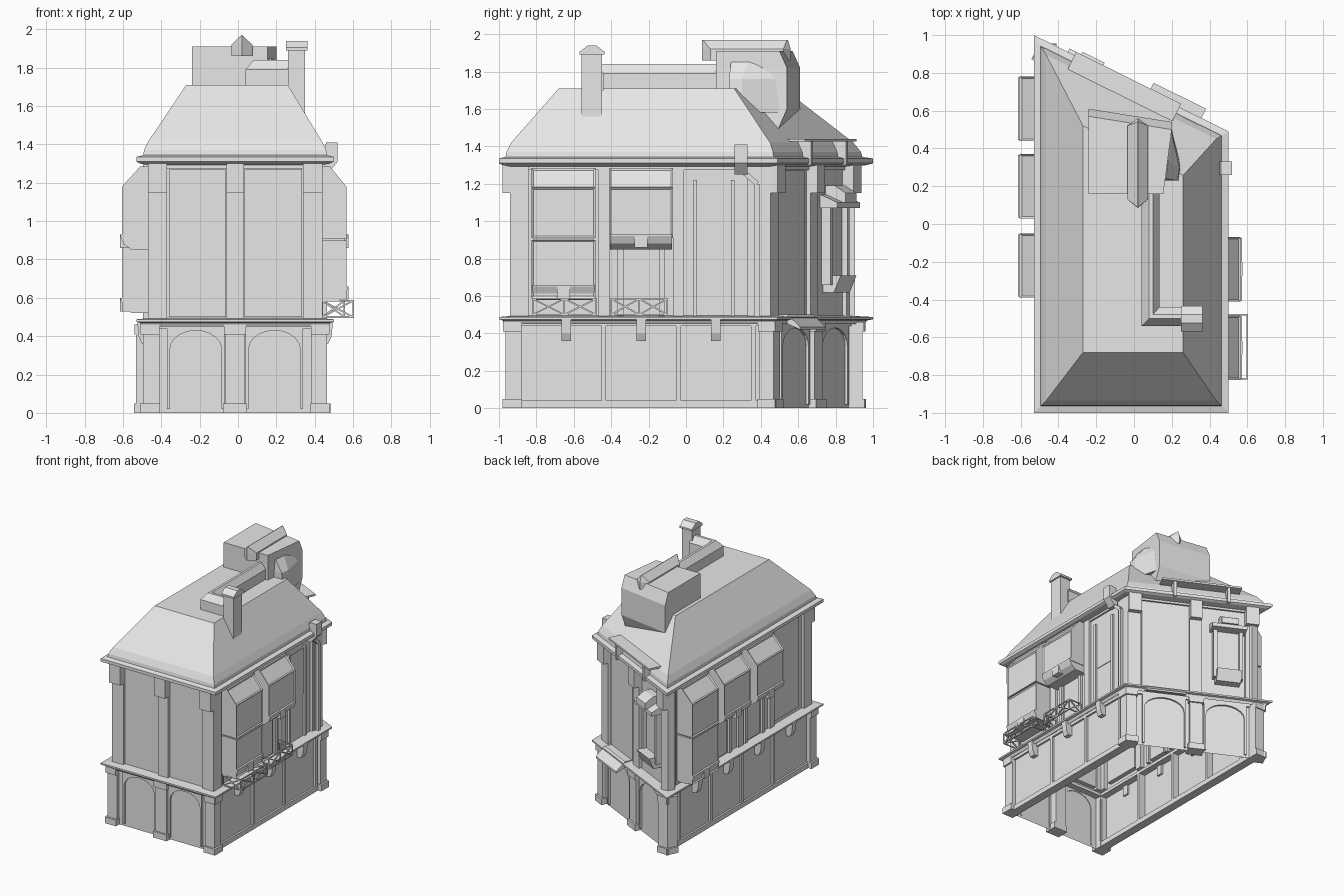
import bpy, bmesh, math
from mathutils import Vector, Matrix

if "Cube" in bpy.data.objects:
    bpy.data.objects.remove(bpy.data.objects["Cube"])

stone = bpy.data.materials.new("plain_grey")
stone.use_nodes = True
GREY = (0.8, 0.8, 0.8, 1)
stone.diffuse_color = GREY
stone.node_tree.nodes["Principled BSDF"].inputs["Base Color"].default_value = GREY

# Plan of the eaves: square front, slanted back
PLAN = [Vector(p) for p in ((-.53, -1), (.5, -1), (.5, .49), (-.53, 1))]
FRONT, RIGHT, BACK, LEFT = range(4)


def edge(i):
    d = (PLAN[(i + 1) % 4] - PLAN[i]).normalized()
    return d, Vector((d.y, -d.x))


def ring(insets):
    """Plan corners with every edge moved inwards."""
    if not isinstance(insets, tuple):
        insets = (insets,) * 4
    out = []
    for i in range(4):
        n1, n2 = edge(i - 1)[1], edge(i)[1]
        c = Vector((n1.dot(PLAN[i]) - insets[i - 1], n2.dot(PLAN[i]) - insets[i]))
        out.append(Matrix((n1, n2)).inverted() @ c)
    return out


# Wall frames: start corner, direction along, outward normal
FRAMES = [(PLAN[i], *edge(i)) for i in range(3)]
FRAMES[BACK] = (PLAN[3], -edge(2)[0], edge(2)[1])
FRAMES.append((PLAN[0], -edge(3)[0], edge(3)[1]))


def at(w, u, d, z):
    o, along, out = FRAMES[w]
    p = o + along * u + out * d
    return Vector((p.x, p.y, z))


def span(w, inset):
    """Start and end along a wall once the plan is inset."""
    o, along, _ = FRAMES[w]
    r = ring(inset)
    us = sorted((r[i] - o).dot(along) for i in (w, (w + 1) % 4))
    return us[0], us[1]


def bridge(bm, a, b):
    va, vb = [bm.verts.new(p) for p in a], [bm.verts.new(p) for p in b]
    faces = [bm.faces.new(va), bm.faces.new(vb[::-1])]
    for i in range(len(a)):
        j = (i + 1) % len(a)
        faces.append(bm.faces.new((va[i], vb[i], vb[j], va[j])))
    return faces


def prism(bm, w, u0, u1, profile):
    return bridge(bm, [at(w, u0, d, z) for d, z in profile], [at(w, u1, d, z) for d, z in profile])


def box(bm, w, u0, u1, z0, z1, d, back=-.12):
    return prism(bm, w, u0, u1, [(back, z0), (d, z0), (d, z1), (back, z1)])


def plate(bm, w, outline, d0, d1):
    bridge(bm, [at(w, u, d0, z) for u, z in outline], [at(w, u, d1, z) for u, z in outline])


def bar(bm, a, b, r=.004):
    q = (b - a).to_track_quat('Z', 'Y')
    sq = [q @ Vector((x * r, y * r, 0)) for x, y in ((-1, -1), (1, -1), (1, 1), (-1, 1))]
    bridge(bm, [a + s for s in sq], [b + s for s in sq])


def finish(name, bm, recalc=True):
    if recalc:
        bmesh.ops.recalc_face_normals(bm, faces=bm.faces[:])
    me = bpy.data.meshes.new(name)
    bm.to_mesh(me)
    bm.free()
    me.materials.append(stone)
    bpy.context.collection.objects.link(bpy.data.objects.new(name, me))


def loft(name, rings, top=True, bottom=True):
    bm = bmesh.new()
    rows = [[bm.verts.new((p[0], p[1], z)) for p in r] for r, z in rings]
    for a, b in zip(rows, rows[1:]):
        for i in range(len(a)):
            j = (i + 1) % len(a)
            bm.faces.new((a[i], a[j], b[j], b[i]))
    if top:
        bm.faces.new(rows[-1])
    if bottom:
        bm.faces.new(rows[0][::-1])
    finish(name, bm, False)


# Hollow walls, ledge, cornice and hipped roof
loft("ground_walls", [(ring(.065), 0), (ring(.065), .47)], False, False)
loft("upper_walls", [(ring(.085), .47), (ring(.085), 1.31)], False, False)
loft("ledge", [(ring(.03), .45), (ring(.018), .47), (ring(0), .475), (ring(0), .488), (ring(.08), .495)], False, False)
loft("cornice", [(ring(.08), 1.29), (ring(.02), 1.3), (ring(0), 1.31), (ring(0), 1.335), (ring(.04), 1.345)], True, False)
loft("roof", [(ring(.035), 1.34), (ring(.04), 1.37), (ring(.065), 1.42),
              (ring((.32, .24, .315, .26)), 1.71)], True, False)

# Pillars with plinths and capitals at corners and wall centres
low, high, caps = bmesh.new(), bmesh.new(), bmesh.new()
for w in range(4):
    a, b = span(w, .035)
    lows = [(a, a + .075), (b - .075, b)]
    a, b = span(w, .06)
    highs = [(a, a + .1), (b - .1, b)]
    if w in (FRONT, BACK):
        mid = .515 if w == FRONT else .585
        lows.append((mid - .05, mid + .05))
        highs.append((mid - .045, mid + .045))
        for u0, u1 in highs:
            box(caps, w, u0, u1, 1.15, 1.3, -.02)
    for u0, u1 in lows:
        box(low, w, u0, u1, 0, .46, -.035)
        box(low, w, u0 - .012, u1 + .012, 0, .05, -.02)
        box(low, w, u0 - .008, u1 + .008, .41, .46, -.022)
    for u0, u1 in highs:
        box(high, w, u0, u1, .49, 1.3, -.06)
    # Horizontal trims
    s0, s1 = span(w, .05)
    box(low, w, s0, s1, .44, .465, -.05)
    if w in (RIGHT, LEFT):
        box(low, w, s0, s1, 0, .04, -.05)
    box(high, w, *span(w, .075), 1.275, 1.3, -.07)
finish("ground_pillars", low)
finish("upper_pillars", high)
finish("pillar_capitals", caps)

# Arched panels on the front and back
bm = bmesh.new()
for w, u0, u1 in ((FRONT, .16, .46), (FRONT, .57, .87), (BACK, .19, .52), (BACK, .66, 1.0)):
    c, r = (u0 + u1) / 2, (u1 - u0) / 2 - .015
    arch = [(c + r * math.cos(t), .33 + .1 * math.sin(t)) for t in (math.pi * k / 10 for k in range(11))]
    plate(bm, w, [(u0, .02), (u0, .44), (u1, .44), (u1, .02), (c + r, .02)] + arch + [(c - r, .02)], -.07, -.05)
finish("arched_panels", bm)

# Framed upper panels on the front and back
bm = bmesh.new()
for w, u0, u1 in ((FRONT, .17, .465), (FRONT, .565, .865), (BACK, .67, 1.0)):
    box(bm, w, u0, u1, .5, 1.27, -.077)
finish("upper_panels", bm)

# Side trims: panel strips, ledge brackets, upper strips
bm = bmesh.new()
for w, n in ((RIGHT, 3), (LEFT, 4)):
    edges = [.16 + .4 * k for k in range(n + 1)]
    edges[-1] = min(edges[-1], 1.36 if w == RIGHT else 1.77)
    for k, u in enumerate(edges):
        if 0 < k:
            box(bm, w, u - .013, u + .013, .03, .45, -.05)
            box(bm, w, u - .03, u + .03, .49, 1.3, -.065)
            m = (edges[k - 1] + u) / 2
            prism(bm, w, m - .025, m + .025, [(-.08, .36), (-.03, .36), (-.012, .4), (-.005, .475), (-.08, .475)])
for u in (1.05, 1.25):
    box(bm, RIGHT, u - .01, u + .01, .49, 1.22, -.068)
box(bm, RIGHT, 1.07, 1.24, .83, 1.2, -.08)
box(bm, LEFT, .2, .52, .52, 1.25, -.078)
finish("side_trims", bm)

# Bay windows with sloped tops and inset panes
bays, sills = bmesh.new(), bmesh.new()
for w, u0, tall, d in ((RIGHT, .175, .59, .065), (RIGHT, .59, 0, .065),
                       (LEFT, 1.44, .53, .075), (LEFT, 1.03, 0, .075), (LEFT, .61, 0, .075)):
    u1 = u0 + .34
    faces = prism(bays, w, u0, u1, [(-.1, .91), (d, .91), (d, 1.18), (-.02, 1.285), (-.1, 1.285)])
    panes = [faces[3], faces[4]]
    if tall:
        panes.append(box(bays, w, u0, u1, tall, .9, d)[3])
        box(sills, w, u0 + .01, u1 - .01, .895, .915, d - .01)
        base = tall + .07
    else:
        base = .93
        for u in (u0 + .06, u0 + .28):
            box(sills, w, u - .015, u + .015, .49, .88, -.065)
        box(sills, w, u0 + .09, u0 + .25, .5, .85, -.078)
    # Moulded foot with a keystone bracket
    prism(sills, w, u0 + .005, u1 - .005, [(-.1, base - .08), (d - .05, base - .08), (d - .01, base - .05),
                                         (d + .008, base - .01), (d + .008, base), (-.1, base)])
    box(sills, w, u0 + .135, u0 + .205, base - .07, base, d + .01)
    bmesh.ops.recalc_face_normals(bays, faces=bays.faces[:])
    bmesh.ops.inset_individual(bays, faces=panes, thickness=.014, depth=-.008)
finish("bay_windows", bays, False)
finish("bay_sills", sills)

# Balcony railings with crossed bars
bm = bmesh.new()
for u0, u1, d in ((.18, .52, .1), (.6, .9, .055)):
    m = (u0 + u1) / 2
    runs = [((u0, d), (m, d)), ((m, d), (u1, d)), ((u0, -.06), (u0, d)), ((u1, -.06), (u1, d))]
    for (ua, da), (ub, db) in runs:
        a0, a1 = at(RIGHT, ua, da, .5), at(RIGHT, ua, da, .585)
        b0, b1 = at(RIGHT, ub, db, .5), at(RIGHT, ub, db, .585)
        for p, q in ((a0, b0), (a1, b1), (a0, a1), (b0, b1), (a0, b1), (a1, b0)):
            bar(bm, p, q)
finish("balcony_railings", bm)

# Back window with frame, canopy and basket
bm = bmesh.new()
for u0, u1 in ((.22, .25), (.42, .45)):
    box(bm, BACK, u0, u1, .66, 1.1, -.03)
box(bm, BACK, .25, .42, .7, 1.1, -.06)
prism(bm, BACK, .2, .47, [(-.1, 1.07), (.02, 1.07), (.02, 1.1), (-.1, 1.15)])
prism(bm, BACK, .27, .4, [(-.1, 1.1), (.035, 1.1), (.035, 1.15), (-.03, 1.19), (-.1, 1.19)])
prism(bm, BACK, .24, .43, [(-.1, .62), (-.02, .62), (.02, .71), (-.1, .71)])
finish("back_window", bm)

# Door canopy and roof shelf on the back
bm = bmesh.new()
prism(bm, BACK, .68, .99, [(-.09, .48), (.055, .42), (.055, .435), (-.02, .5), (-.09, .5)])
finish("door_canopy", bm)
bm = bmesh.new()
box(bm, BACK, .24, .86, 1.425, 1.44, .02, -.12)
for u in (.34, .76):
    box(bm, BACK, u - .012, u + .012, 1.3, 1.43, .012, -.07)
finish("roof_shelf", bm)

# Rain hopper and downpipe
bm = bmesh.new()
prism(bm, RIGHT, 1.26, 1.33, [(-.06, 1.25), (-.03, 1.25), (.02, 1.31), (.02, 1.41), (-.04, 1.41), (-.06, 1.35)])
bar(bm, at(RIGHT, 1.3, -.05, 1.27), at(RIGHT, 1.38, -.05, 1.2), .013)
bar(bm, at(RIGHT, 1.38, -.05, 1.2), at(RIGHT, 1.38, -.05, .49), .013)
finish("downpipe", bm)


def rect(x0, x1, y0, y1):
    return [(x0, y0), (x1, y0), (x1, y1), (x0, y1)]


# Chimney and low ridged walls on the roof top
loft("chimney", [(rect(.26, .35, -.56, -.45), 1.55), (rect(.26, .35, -.56, -.45), 1.895)])
loft("chimney_cap", [(rect(.25, .362, -.57, -.435), 1.89), (rect(.25, .362, -.57, -.435), 1.905),
                     (rect(.25, .362, -.525, -.48), 1.94)])
loft("long_ridge_wall", [(rect(.04, .135, -.54, .18), 1.7), (rect(.04, .135, -.54, .18), 1.79),
                         (rect(.08, .1, -.5, .18), 1.84)])
loft("cross_ridge_wall", [(rect(.04, .28, -.54, -.44), 1.7), (rect(.04, .28, -.54, -.44), 1.79),
                          (rect(.08, .28, -.5, -.48), 1.84)])

# Attic block overhanging the back slope, with side turret and ridge cap
loft("attic_block", [([(-.24, .16), (.155, .16), (.2, y - .07), (-.24, y)], z)
                     for y, z in ((.54, 1.44), (.61, 1.6), (.61, 1.82), (.57, 1.91))])
loft("side_turret", [([(.15, .23), (.245, .23), (.25, .3), (.2, .5)], 1.58),
                     ([(.15, .23), (.23, .23), (.24, .3), (.2, .48)], 1.76),
                     ([(.15, .24), (.17, .24), (.18, .33), (.17, .4)], 1.85)])
cap = [(-.035, .13), (.02, .085), (.075, .13), (.075, .52), (.02, .56), (-.035, .52)]
loft("ridge_cap", [(cap, 1.86), (cap, 1.92),
                   ([(.018, .09), (.02, .085), (.022, .09), (.022, .54), (.02, .545), (.018, .54)], 1.97)])
